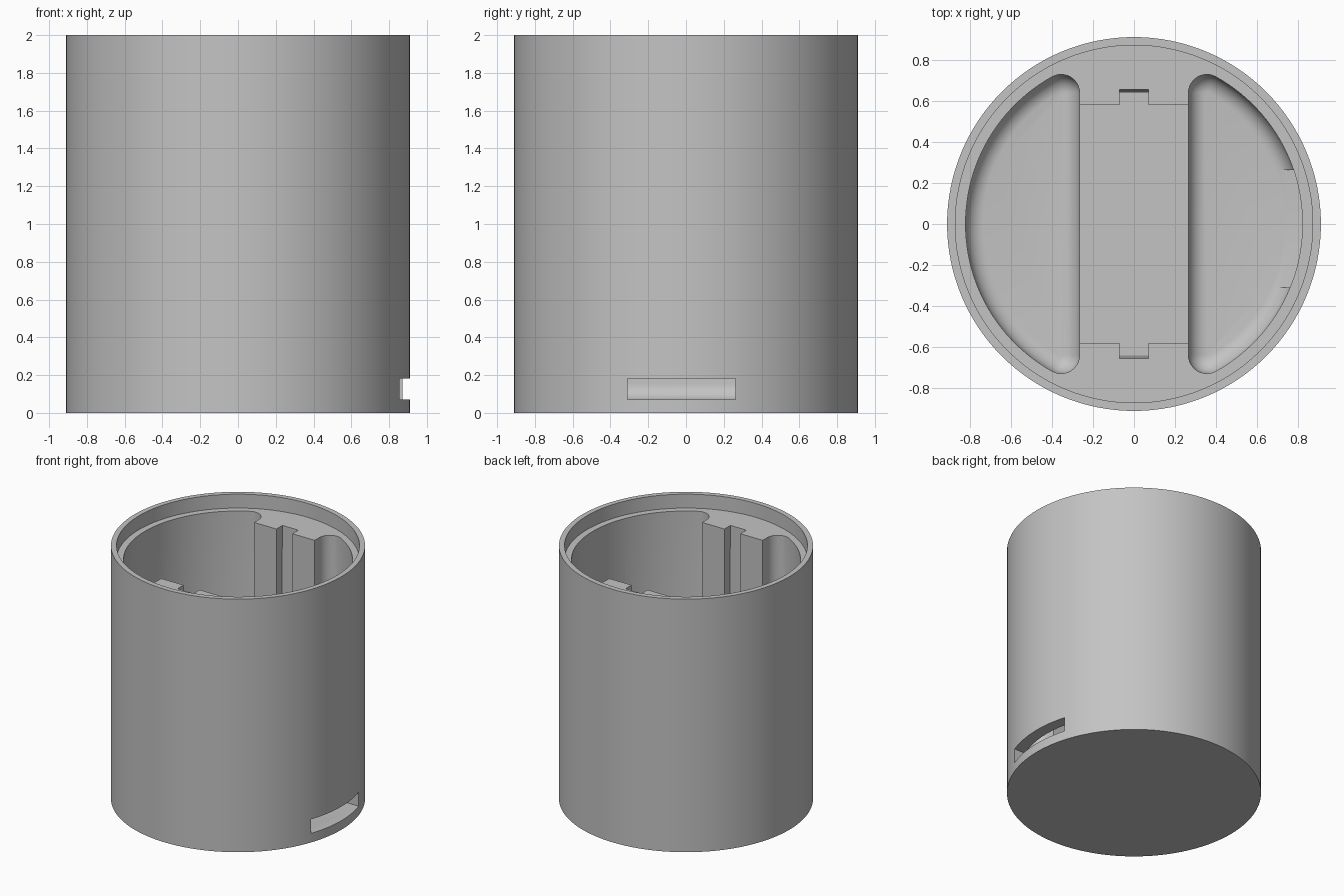
import bpy, bmesh, math
from math import sin, cos, pi

if "Cube" in bpy.data.objects:
    bpy.data.objects.remove(bpy.data.objects["Cube"], do_unlink=True)

HEIGHT, RADIUS = 2.0, 0.91
LEDGE_Z, LIP_R = 1.89, 0.87
POCKET_R, POCKET_X, FILLET = 0.82, 0.265, 0.09
POCKET_FLOOR, TRAY_FLOOR = 0.066, 0.5

grey = bpy.data.materials.new("plain grey")
grey.use_nodes = True
grey.diffuse_color = (0.55, 0.55, 0.55, 1)
grey.node_tree.nodes["Principled BSDF"].inputs["Base Color"].default_value = (0.55, 0.55, 0.55, 1)


def loft(name, rings):
    """Solid through rings of (points, z), capped at both ends."""
    bm = bmesh.new()
    loops = [[bm.verts.new((x, y, z)) for x, y in pts] for pts, z in rings]
    n = len(loops[0])
    for a, b in zip(loops, loops[1:]):
        for i in range(n):
            j = (i + 1) % n
            bm.faces.new((a[i], a[j], b[j], b[i]))
    bm.faces.new(loops[0][::-1])
    bm.faces.new(loops[-1])
    bmesh.ops.recalc_face_normals(bm, faces=bm.faces)
    mesh = bpy.data.meshes.new(name)
    bm.to_mesh(mesh)
    bm.free()
    mesh.materials.append(grey)
    obj = bpy.data.objects.new(name, mesh)
    bpy.context.collection.objects.link(obj)
    return obj


def arc(cx, cy, r, a0, a1, steps):
    return [(cx + r * cos(a0 + (a1 - a0) * i / steps),
             cy + r * sin(a0 + (a1 - a0) * i / steps)) for i in range(steps + 1)]


def circle(r, n=128):
    return arc(0, 0, r, 0, 2 * pi, n)[:-1]


def box(name, x0, x1, y0, y1, z0, z1):
    pts = [(x0, y0), (x1, y0), (x1, y1), (x0, y1)]
    return loft(name, [(pts, z0), (pts, z1)])


def pocket_outline(inset, side):
    """D-shaped outline with rounded corners."""
    cx = POCKET_X + FILLET
    cy = math.sqrt((POCKET_R - FILLET) ** 2 - cx ** 2)
    t = math.atan2(cy, cx)
    r = FILLET - inset
    pts = arc(0, 0, POCKET_R - inset, -t, t, 48)
    pts += arc(cx, cy, r, t, pi, 12)[1:]
    pts += arc(cx, -cy, r, pi, 2 * pi - t, 12)[:-1]
    return [(side * x, side * y) for x, y in pts]


def pocket(name, side):
    """Pocket with a rounded floor edge."""
    rings = []
    for i in range(9):
        a = (0.04 + 0.96 * i / 8) * pi / 2
        rings.append((pocket_outline(FILLET * (1 - sin(a)), side),
                      POCKET_FLOOR + FILLET * (1 - cos(a))))
    rings.append((pocket_outline(0, side), LEDGE_Z + 0.05))
    return loft(name, rings)


def notch(name, side):
    """Key groove, its end wall leaning slightly outwards."""
    def ring(end):
        return [(-0.07, side * 0.5), (0.07, side * 0.5), (0.07, side * end), (-0.07, side * end)]
    return loft(name, [(ring(0.64), TRAY_FLOOR), (ring(0.655), LEDGE_Z + 0.05)])


# Outer shell
body = loft("container_body", [(circle(RADIUS), 0), (circle(RADIUS), HEIGHT)])

# Lid recess, two side pockets, central tray, key grooves and side slot
cutters = [
    loft("lid_recess", [(circle(LIP_R), LEDGE_Z), (circle(LIP_R), HEIGHT + 0.1)]),
    pocket("left_pocket", 1),
    pocket("right_pocket", -1),
    box("central_tray", -0.3, 0.3, -0.58, 0.58, TRAY_FLOOR, LEDGE_Z + 0.05),
    notch("back_groove", 1),
    notch("front_groove", -1),
    box("side_slot", 0.6, 1.0, -0.31, 0.263, 0.072, 0.183),
]
for cutter in cutters:
    cutter.hide_render = True
    mod = body.modifiers.new(cutter.name, "BOOLEAN")
    mod.operation = "DIFFERENCE"
    mod.solver = "EXACT"
    mod.object = cutter

bpy.ops.object.select_all(action="DESELECT")
bpy.context.view_layer.objects.active = body
body.select_set(True)
for cutter in cutters:
    bpy.ops.object.modifier_apply(modifier=cutter.name)
    bpy.data.objects.remove(cutter, do_unlink=True)
bpy.ops.object.shade_smooth_by_angle(angle=math.radians(30))
